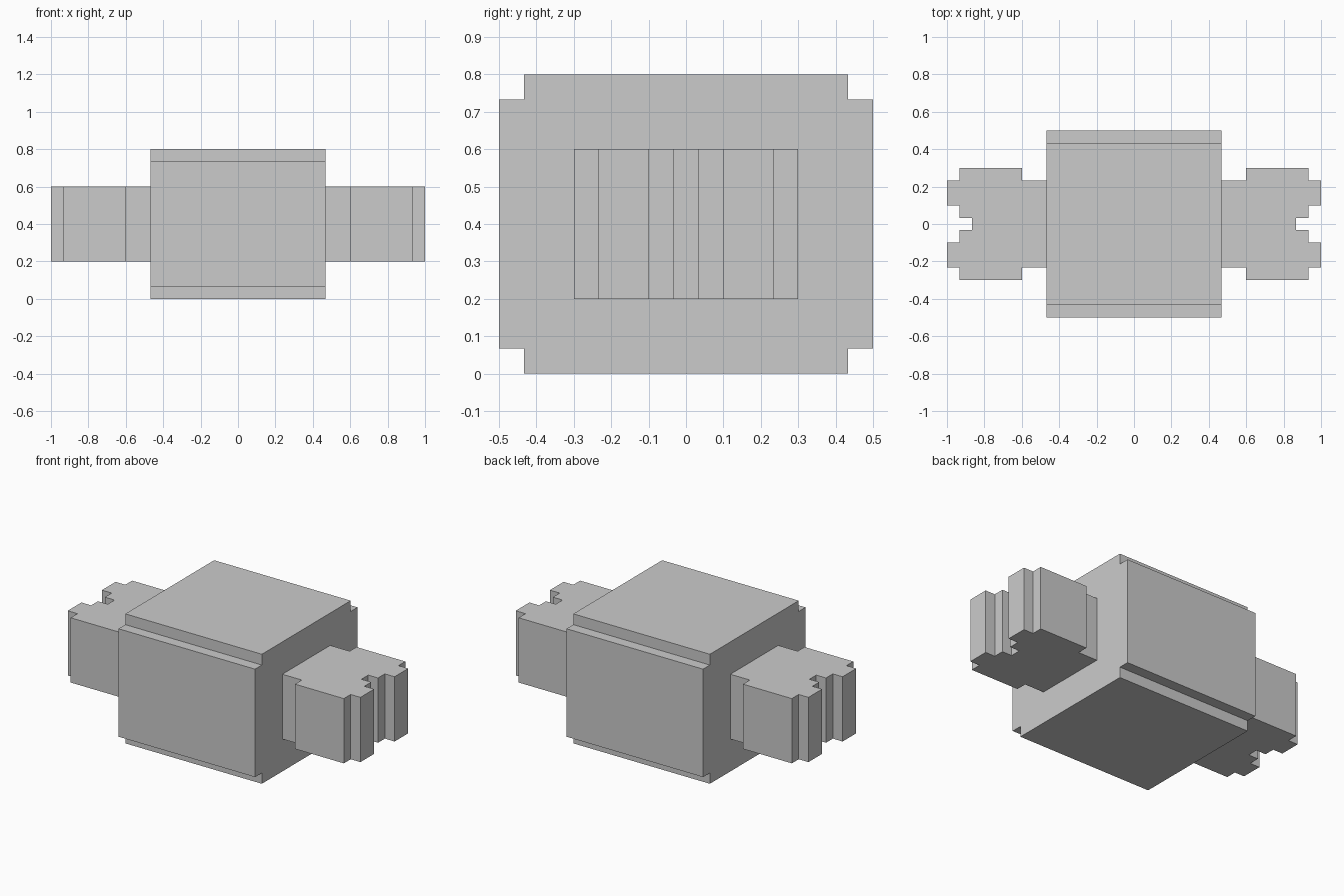
import bpy, bmesh
from mathutils import Vector

if "Cube" in bpy.data.objects:
    bpy.data.objects.remove(bpy.data.objects["Cube"])

U = 1 / 15  # grid step shared by all the notches


def prism(name, points, direction):
    """Extrude a closed 3D outline along a direction into a solid object."""
    bm = bmesh.new()
    face = bm.faces.new([bm.verts.new(p) for p in points])
    out = bmesh.ops.extrude_face_region(bm, geom=[face], use_keep_orig=True)
    moved = [g for g in out["geom"] if isinstance(g, bmesh.types.BMVert)]
    bmesh.ops.translate(bm, verts=moved, vec=Vector(direction))
    bmesh.ops.recalc_face_normals(bm, faces=bm.faces)
    mesh = bpy.data.meshes.new(name)
    bm.to_mesh(mesh)
    bm.free()
    obj = bpy.data.objects.new(name, mesh)
    bpy.context.collection.objects.link(obj)
    return obj


# Main body: block with its four long edges notched, running along x
half_y, top, half_x = 0.5, 0.8, 7 * U
right = [(half_y - U, 0), (half_y - U, U), (half_y, U),
         (half_y, top - U), (half_y - U, top - U), (half_y - U, top)]
outline = right + [(-y, z) for y, z in reversed(right)]
prism("body", [(-half_x, y, z) for y, z in outline], (2 * half_x, 0, 0))

# End connectors: stepped neck, flared head and a stepped slot in the tip
half = [(7, 3.5), (9, 3.5), (9, 4.5), (14, 4.5), (14, 3.5), (15, 3.5),
        (15, 1.5), (14, 1.5), (14, 0.5), (13, 0.5)]
profile = half + [(x, -y) for x, y in reversed(half)]
for side, name in ((1, "right_connector"), (-1, "left_connector")):
    prism(name, [(side * x * U, y * U, 0.2) for x, y in profile], (0, 0, 0.4))
